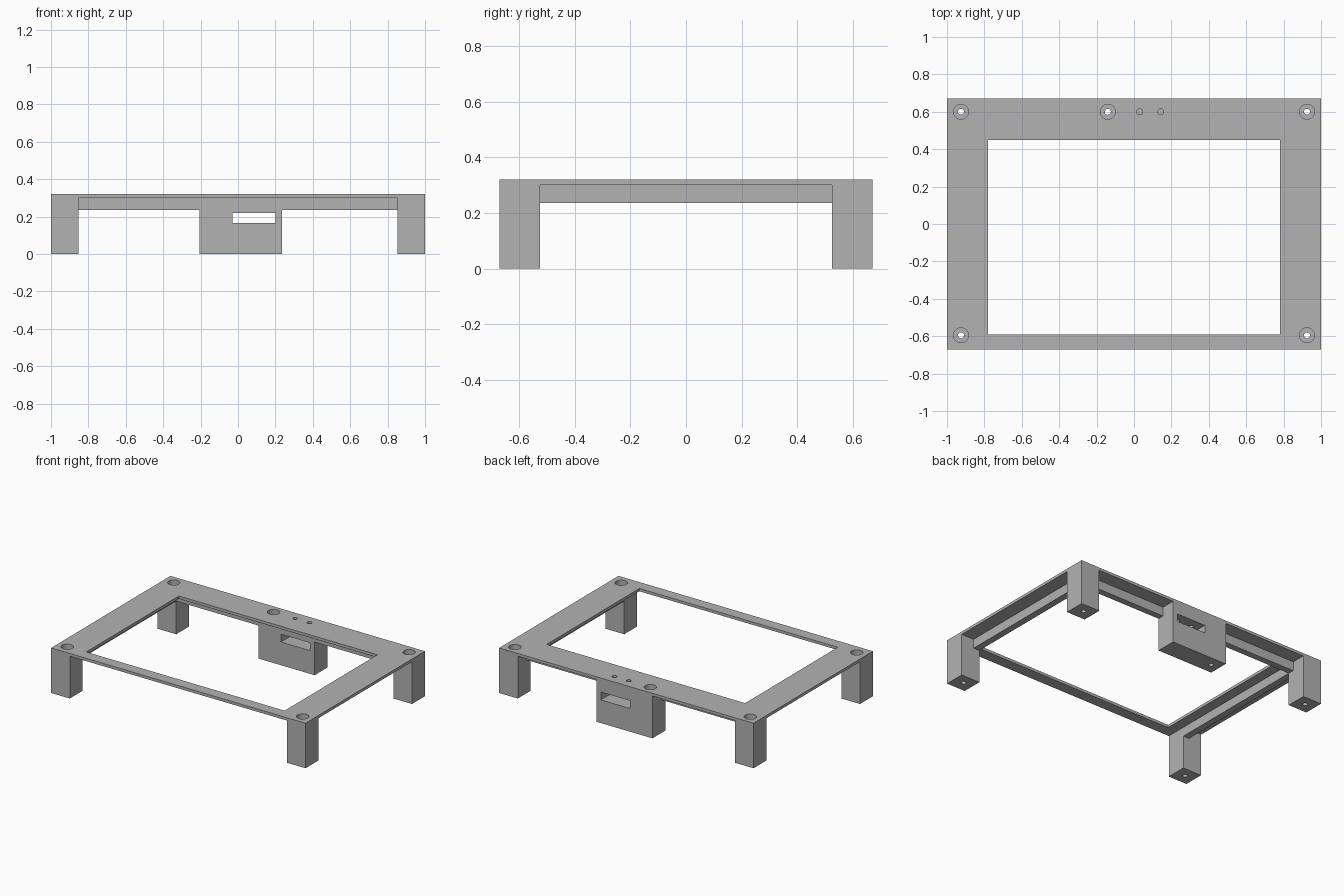
import bpy

# Remove the default cube
default = bpy.data.objects.get("Cube")
if default:
    bpy.data.objects.remove(default, do_unlink=True)

grey = bpy.data.materials.new("plain_grey")
grey.use_nodes = True
colour = (0.45, 0.45, 0.45, 1)
grey.diffuse_color = colour
grey.node_tree.nodes["Principled BSDF"].inputs["Base Color"].default_value = colour


def box(name, x0, x1, y0, y1, z0, z1):
    bpy.ops.mesh.primitive_cube_add(size=1)
    ob = bpy.context.object
    ob.name = name
    ob.location = ((x0 + x1) / 2, (y0 + y1) / 2, (z0 + z1) / 2)
    ob.scale = (x1 - x0, y1 - y0, z1 - z0)
    bpy.ops.object.transform_apply()
    ob.data.materials.append(grey)
    return ob


def drill(name, x, y, radius, z0, z1):
    bpy.ops.mesh.primitive_cylinder_add(vertices=32, radius=radius, depth=z1 - z0,
                                        location=(x, y, (z0 + z1) / 2))
    ob = bpy.context.object
    ob.name = name
    bpy.ops.object.transform_apply()
    ob.data.materials.append(grey)
    return ob


def combine(body, tool, operation):
    mod = body.modifiers.new(tool.name, "BOOLEAN")
    mod.operation = operation
    mod.solver = "EXACT"
    mod.object = tool
    bpy.context.view_layer.objects.active = body
    bpy.ops.object.modifier_apply(modifier=mod.name)
    bpy.data.objects.remove(tool, do_unlink=True)


HALF_W, HALF_D, TOP, UNDER = 1.0, 0.67, 0.32, 0.30
LEG_X, LEG_Y = 0.853, 0.525      # inner faces of the legs
RIM_X, RIM_Y, RIM_Z = 0.90, 0.57, 0.235

# Top plate with its large window
frame = box("support_frame", -HALF_W, HALF_W, -HALF_D, HALF_D, UNDER, TOP)
combine(frame, box("window", -0.78, 0.78, -0.59, 0.45, 0.2, 0.4), "DIFFERENCE")

# Corner legs
for sx in (-1, 1):
    for sy in (-1, 1):
        xs = sorted((sx * LEG_X, sx * HALF_W))
        ys = sorted((sy * LEG_Y, sy * HALF_D))
        combine(frame, box("leg", *xs, *ys, 0, TOP), "UNION")

# Stiffening rim under the sides and the back
for sx in (-1, 1):
    xs = sorted((sx * LEG_X, sx * RIM_X))
    combine(frame, box("side_rim", *xs, -0.6, 0.6, RIM_Z, 0.31), "UNION")
combine(frame, box("back_rim", -0.9, 0.9, LEG_Y, RIM_Y, RIM_Z, 0.31), "UNION")

# Block under the back edge, with a slot through it
combine(frame, box("back_block", -0.205, 0.235, LEG_Y, HALF_D, 0, TOP), "UNION")
combine(frame, box("slot", -0.03, 0.2, 0.4, 0.8, 0.165, 0.22), "DIFFERENCE")

# Counterbored screw holes
screws = [(x, y) for x in (-0.925, 0.925) for y in (-0.595, 0.6)] + [(-0.14, 0.6)]
for x, y in screws:
    combine(frame, drill("counterbore", x, y, 0.04, 0.1, 0.4), "DIFFERENCE")
    combine(frame, drill("screw_hole", x, y, 0.016, -0.1, 0.2), "DIFFERENCE")

# Small indicator holes down into the slot
for x in (0.03, 0.142):
    combine(frame, drill("indicator_hole", x, 0.6, 0.016, 0.2, 0.4), "DIFFERENCE")

# Crisp edges with round bores
bpy.ops.object.select_all(action="DESELECT")
frame.select_set(True)
bpy.context.view_layer.objects.active = frame
bpy.ops.object.shade_smooth_by_angle()
